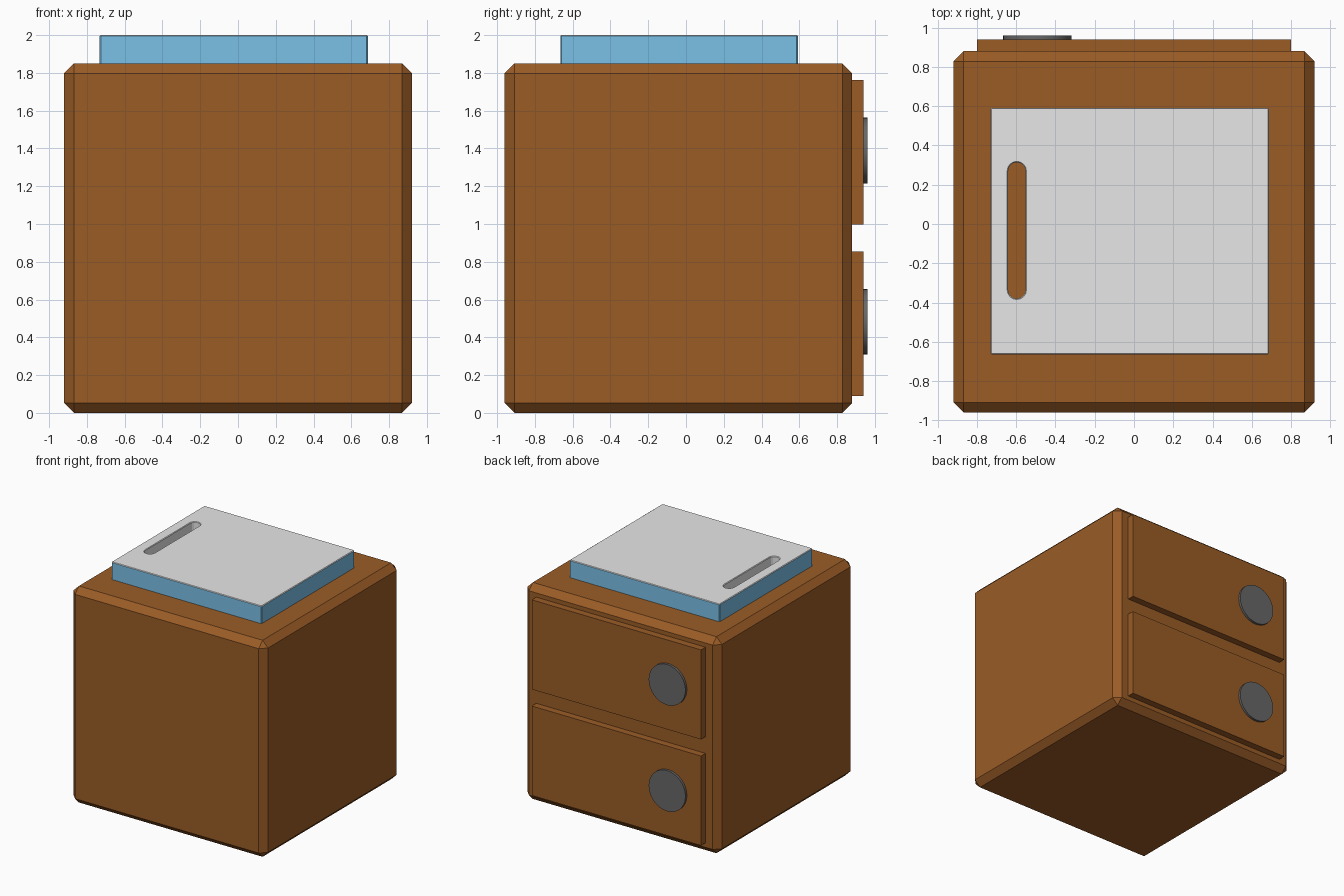
import bpy, bmesh, math
from mathutils import Vector

if "Cube" in bpy.data.objects:
    bpy.data.objects.remove(bpy.data.objects["Cube"])


def material(name, rgb):
    m = bpy.data.materials.new(name)
    m.diffuse_color = (*rgb, 1)
    m.use_nodes = True
    m.node_tree.nodes["Principled BSDF"].inputs["Base Color"].default_value = m.diffuse_color
    return m


wood = material("brown_wood", (0.325, 0.107, 0.0194))
grey = material("light_grey", (0.8, 0.8, 0.8))
blue = material("sky_blue", (0.205, 0.552, 0.83))
dark = material("dark_grey", (0.136, 0.136, 0.136))


def finish(bm, name, *mats):
    me = bpy.data.meshes.new(name)
    bmesh.ops.recalc_face_normals(bm, faces=bm.faces)
    bm.to_mesh(me)
    bm.free()
    ob = bpy.data.objects.new(name, me)
    bpy.context.collection.objects.link(ob)
    for m in mats:
        me.materials.append(m)
    return ob


def box(name, lo, hi, mat, chamfer=0):
    bm = bmesh.new()
    bmesh.ops.create_cube(bm, size=1)
    lo, hi = Vector(lo), Vector(hi)
    for v in bm.verts:
        v.co = (lo + hi) / 2 + v.co * (hi - lo)
    if chamfer:
        bmesh.ops.bevel(bm, geom=bm.edges[:], offset=chamfer, segments=1,
                        affect='EDGES', profile=0.5)
    return finish(bm, name, mat)


# Chamfered cabinet body
box("cabinet_body", (-0.92, -0.96, 0), (0.92, 0.88, 1.85), wood, 0.052)

# Two drawer fronts with flat round knobs on the back side
for label, z0, z1 in (("lower", 0.09, 0.855), ("upper", 0.997, 1.762)):
    box(label + "_drawer_front", (-0.80, 0.87, z0), (0.80, 0.94, z1), wood)
    bpy.ops.mesh.primitive_cylinder_add(
        vertices=32, radius=0.174, depth=0.03,
        location=(-0.493, 0.945, (z0 + z1) / 2 + 0.01),
        rotation=(math.pi / 2, 0, 0))
    knob = bpy.context.object
    knob.name = label + "_drawer_knob"
    knob.data.materials.append(dark)
    bpy.ops.object.shade_smooth_by_angle(angle=math.radians(40))

# Slab on top: outline with tiny cut corners and a long rounded slot
X0, X1, Y0, Y1, C = -0.732, 0.688, -0.665, 0.592, 0.007
Z0, Z1 = 1.85, 2.0
outer = [(X0 + C, Y0), (X1 - C, Y0), (X1, Y0 + C), (X1, Y1 - C),
         (X1 - C, Y1), (X0 + C, Y1), (X0, Y1 - C), (X0, Y0 + C)]
sx, r, ya, yb = -0.597, 0.044, -0.336, 0.270
slot = []
for cy, start in ((yb, 0), (ya, math.pi)):
    for i in range(9):
        a = start + math.pi * i / 8
        slot.append((sx + r * math.cos(a), cy + r * math.sin(a)))

bm = bmesh.new()
edges = []
for loop in (outer, slot):
    vs = [bm.verts.new((x, y, Z0)) for x, y in loop]
    edges += [bm.edges.new((vs[i - 1], vs[i])) for i in range(len(vs))]
bmesh.ops.triangle_fill(bm, edges=edges, use_beauty=True)
ext = bmesh.ops.extrude_face_region(bm, geom=bm.faces[:], use_keep_orig=True)
for v in ext["geom"]:
    if isinstance(v, bmesh.types.BMVert):
        v.co.z = Z1
bmesh.ops.recalc_face_normals(bm, faces=bm.faces)
bmesh.ops.dissolve_limit(bm, angle_limit=0.01, verts=bm.verts[:], edges=bm.edges[:])
rim = [e for e in bm.edges if all(v.co.z > Z1 - 1e-4 for v in e.verts)
       and any(abs(f.normal.z) < 0.1 for f in e.link_faces)]
bmesh.ops.bevel(bm, geom=rim, offset=0.005, segments=1, affect='EDGES', profile=0.5)
bm.normal_update()
# Outer walls are blue, top and slot walls grey
for f in bm.faces:
    c = f.calc_center_median()
    edge = min(c.x - X0, X1 - c.x, c.y - Y0, Y1 - c.y)
    f.material_index = 1 if abs(f.normal.z) < 0.3 and edge < 0.02 else 0
finish(bm, "top_slab", grey, blue)
